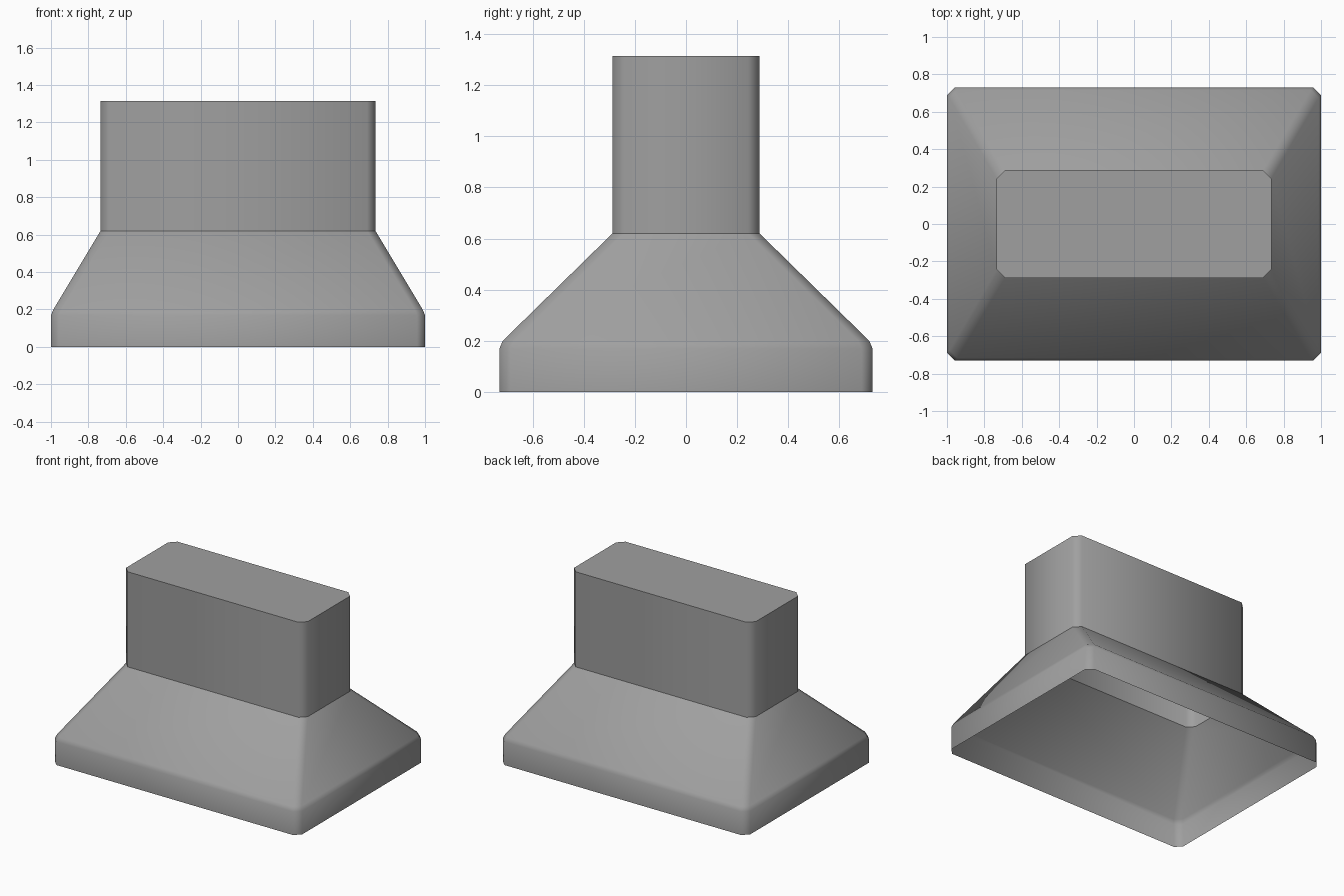
import bpy, bmesh

if "Cube" in bpy.data.objects:
    bpy.data.objects.remove(bpy.data.objects["Cube"])

# brushed steel
steel = bpy.data.materials.new("grey_steel")
steel.diffuse_color = (0.35, 0.35, 0.35, 1)
steel.use_nodes = True
steel.node_tree.nodes["Principled BSDF"].inputs["Base Color"].default_value = steel.diffuse_color


def ring(bm, hx, hy, z, c):
    """Rectangle with cut corners, counter-clockwise."""
    pts = [(hx, -hy + c), (hx, hy - c), (hx - c, hy), (-hx + c, hy),
           (-hx, hy - c), (-hx, -hy + c), (-hx + c, -hy), (hx - c, -hy)]
    return [bm.verts.new((x, y, z)) for x, y in pts]


def shell(name, levels, cap=False):
    """Thin sheet through stacked rings, smooth, optionally closed on top."""
    bm = bmesh.new()
    rings = [ring(bm, *lv) for lv in levels]
    for a, b in zip(rings, rings[1:]):
        for i in range(8):
            j = (i + 1) % 8
            bm.faces.new((a[i], a[j], b[j], b[i])).smooth = True
    if cap:
        bm.faces.new(rings[-1])
        for v, w in zip(rings[-1], rings[-1][1:] + rings[-1][:1]):
            bm.edges.get((v, w)).smooth = False
    me = bpy.data.meshes.new(name)
    bm.to_mesh(me)
    bm.free()
    me.materials.append(steel)
    ob = bpy.data.objects.new(name, me)
    bpy.context.collection.objects.link(ob)
    return ob


# flared hood, open below and into the chimney
shell("hood_canopy", [(1.0, 0.73, 0, 0.043), (1.0, 0.73, 0.17, 0.043),
                      (0.987, 0.717, 0.2, 0.043), (0.735, 0.288, 0.62, 0.045)])
# rectangular chimney with closed top
shell("chimney", [(0.735, 0.288, 0.62, 0.045), (0.735, 0.288, 1.315, 0.045)], cap=True)
